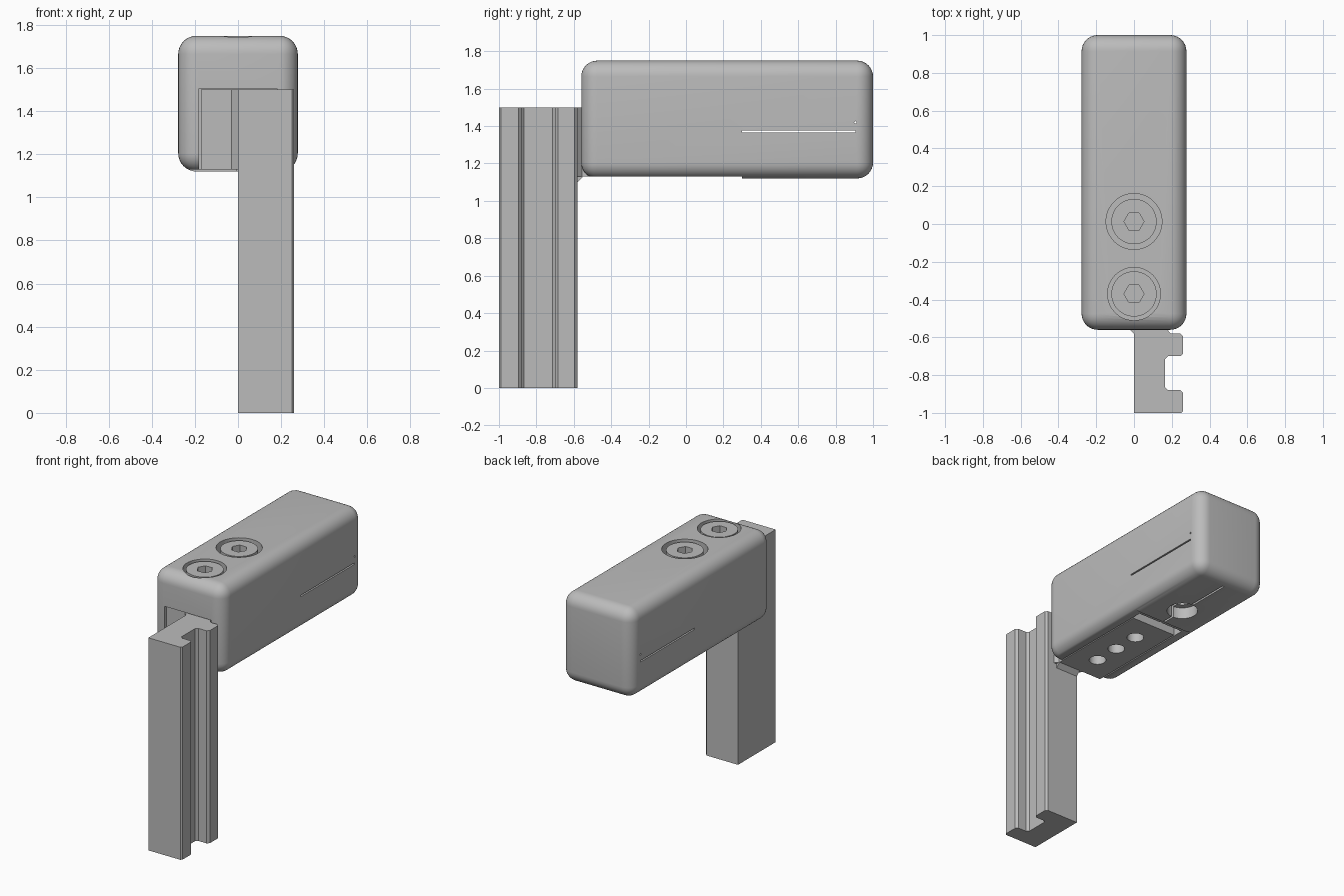
import bpy, bmesh, math

if "Cube" in bpy.data.objects:
    bpy.data.objects.remove(bpy.data.objects["Cube"])

grey = bpy.data.materials.new("plain_grey")
grey.diffuse_color = (0.5, 0.5, 0.5, 1)
grey.use_nodes = True
grey.node_tree.nodes["Principled BSDF"].inputs["Base Color"].default_value = grey.diffuse_color


def finish(name, bm):
    bmesh.ops.recalc_face_normals(bm, faces=bm.faces[:])
    mesh = bpy.data.meshes.new(name)
    bm.to_mesh(mesh)
    bm.free()
    ob = bpy.data.objects.new(name, mesh)
    bpy.context.collection.objects.link(ob)
    mesh.materials.append(grey)
    return ob


def box(name, x0, x1, y0, y1, z0, z1, radius=0):
    bm = bmesh.new()
    bmesh.ops.create_cube(bm, size=1)
    for v in bm.verts:
        v.co = (x1 if v.co.x > 0 else x0, y1 if v.co.y > 0 else y0,
                z1 if v.co.z > 0 else z0)
    if radius:
        bmesh.ops.bevel(bm, geom=bm.edges[:], offset=radius, segments=8,
                        profile=0.5, affect='EDGES')
    return finish(name, bm)


def prism(name, points, lo, hi, axis='z'):
    """Extrude (x, y) points along z, or (y, z) points along x."""
    put = (lambda a, b, h: (a, b, h)) if axis == 'z' else (lambda a, b, h: (h, a, b))
    bm = bmesh.new()
    low = [bm.verts.new(put(a, b, lo)) for a, b in points]
    high = [bm.verts.new(put(a, b, hi)) for a, b in points]
    bm.faces.new(low)
    bm.faces.new(high)
    n = len(points)
    for i in range(n):
        j = (i + 1) % n
        bm.faces.new((low[i], low[j], high[j], high[i]))
    return finish(name, bm)


def ring(y, r, n=48, x=0):
    return [(x + r * math.cos(2 * math.pi * i / n), y + r * math.sin(2 * math.pi * i / n))
            for i in range(n)]


def cut(ob, *cutters):
    for c in cutters:
        c.hide_render = True
        mod = ob.modifiers.new("cut", 'BOOLEAN')
        mod.operation = 'DIFFERENCE'
        mod.solver = 'EXACT'
        mod.object = c
        bpy.context.view_layer.objects.active = ob
        bpy.ops.object.modifier_apply(modifier=mod.name)
        bpy.data.objects.remove(c)


def smooth(ob):
    bpy.ops.object.select_all(action='DESELECT')
    ob.select_set(True)
    bpy.context.view_layer.objects.active = ob
    bpy.ops.object.shade_smooth_by_angle(angle=math.radians(30))


# Upright post with a grooved right side
prism("post", [
    (0, -1), (0.25, -1), (0.26, -0.99), (0.26, -0.895), (0.245, -0.88),
    (0.18, -0.88), (0.165, -0.865), (0.165, -0.715), (0.18, -0.70),
    (0.245, -0.70), (0.26, -0.685), (0.26, -0.595), (0.245, -0.58), (0, -0.58)],
    0, 1.5)

# Arm that reaches from the post into the body, with mounting holes below
SCREWS = ((-0.37, 0.14), (0.013, 0.148))
arm = prism("arm", [
    (0, -0.58), (0.195, -0.58), (0.172, -0.555), (0.172, 0.2),
    (-0.172, 0.2), (-0.172, -0.55), (-0.03, -0.55)], 1.13, 1.5)
cut(arm, *[prism("hole_cutter", ring(y, 0.055, 32), 1.0, 1.42)
           for y in (-0.37, -0.18, 0.013)])
smooth(arm)

# Sloped web under the arm
prism("arm_web", [(-0.58, 1.10), (-0.55, 1.13), (-0.58, 1.13)], 0, 0.172, 'x')

# Rounded body
body = box("body", -0.2775, 0.2775, -0.56, 1, 1.12, 1.75, 0.085)
cut(body,
    box("step_cutter", -0.4, 0.4, -0.8, 0.3, 1.0, 1.13),
    box("pocket_cutter", -0.18, 0.18, -0.8, 0.27, 0.9, 1.505),
    box("side_slit_cutter", -0.4, 0.4, 0.3, 0.905, 1.366, 1.376),
    box("bottom_slit_cutter", -0.007, 0.007, 0.25, 0.905, 1.0, 1.37),
    prism("pin_hole_cutter", [(0.905 + a, 1.42 + b) for a, b in ring(0, 0.006, 12)],
          -0.4, 0.4, 'x'),
    prism("clamp_bore_cutter", ring(0.49, 0.1), 1.0, 1.2),
    prism("clamp_hole_cutter", ring(0.49, 0.06, 32), 1.1, 1.371),
    *[prism("counterbore_cutter", ring(y, r), 1.62, 1.9) for y, r in SCREWS])
smooth(body)

# Socket-head screws in the top
for i, (y, r) in enumerate(SCREWS):
    screw = prism("screw_%d" % (i + 1), ring(y, 0.12), 1.62, 1.743)
    cut(screw, prism("hex_cutter", ring(y, 0.053, 6), 1.67, 1.9))
    smooth(screw)
